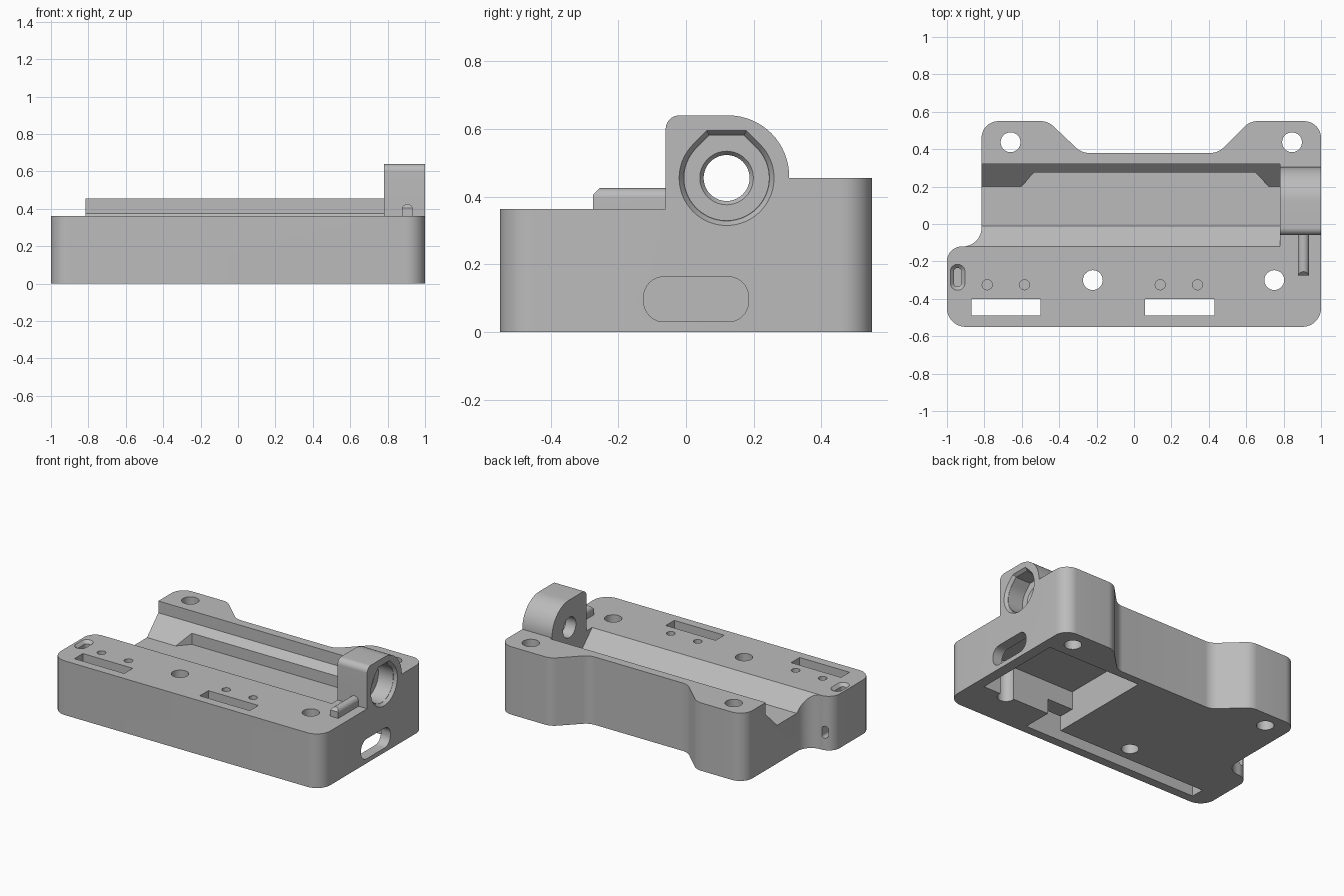
import bpy, bmesh, math
from mathutils import Vector

cube = bpy.data.objects.get("Cube")
if cube:
    bpy.data.objects.remove(cube, do_unlink=True)

grey = bpy.data.materials.new("plain grey")
grey.use_nodes = True
grey.diffuse_color = (0.5, 0.5, 0.5, 1)
grey.node_tree.nodes["Principled BSDF"].inputs["Base Color"].default_value = (0.5, 0.5, 0.5, 1)


def rounded(corners, steps=10):
    """Polygon with each corner (x, y, radius) filleted."""
    out = []
    for i, (x, y, r) in enumerate(corners):
        p = Vector((x, y))
        if r == 0:
            out.append(p)
            continue
        a = (Vector(corners[i - 1][:2]) - p).normalized()
        b = (Vector(corners[(i + 1) % len(corners)][:2]) - p).normalized()
        half = a.angle(b) / 2
        centre = p + (a + b).normalized() * (r / math.sin(half))
        start = p + a * (r / math.tan(half)) - centre
        end = p + b * (r / math.tan(half)) - centre
        sweep = math.pi - 2 * half
        for k in range(steps + 1):
            t = k / steps
            v = start * math.sin((1 - t) * sweep) + end * math.sin(t * sweep)
            out.append(centre + v / math.sin(sweep))
    return out


def circle(cx, cy, r, n=40):
    return [Vector((cx + r * math.cos(i * math.tau / n), cy + r * math.sin(i * math.tau / n)))
            for i in range(n)]


def teardrop(cx, cy, r, n=64):
    """Circle whose crown is made of flat tangents, so it prints unsupported."""
    out = []
    for i in range(n):
        a = i * math.tau / n
        q = r
        if abs(a - math.pi / 2) < math.pi / 4:
            side = math.pi / 4 if a < math.pi / 2 else 3 * math.pi / 4
            q = min(r / math.cos(a - side), r / math.sin(a))
        out.append(Vector((cx + q * math.cos(a), cy + q * math.sin(a))))
    return out


def rect(x0, x1, y0, y1, r=0):
    return rounded([(x0, y0, r), (x1, y0, r), (x1, y1, r), (x0, y1, r)])


def prism(name, pts, axis, lo, hi, end=None):
    """Extrude a profile along an axis; an optional end profile makes a taper."""
    place = {"x": lambda p, t: (t, p[0], p[1]),
             "y": lambda p, t: (p[0], t, p[1]),
             "z": lambda p, t: (p[0], p[1], t)}[axis]
    bm = bmesh.new()
    a = [bm.verts.new(place(p, lo)) for p in pts]
    b = [bm.verts.new(place(p, hi)) for p in (end or pts)]
    bm.faces.new(a)
    bm.faces.new(b)
    for i in range(len(a)):
        bm.faces.new((a[i - 1], a[i], b[i], b[i - 1]))
    bmesh.ops.recalc_face_normals(bm, faces=bm.faces)
    mesh = bpy.data.meshes.new(name)
    bm.to_mesh(mesh)
    bm.free()
    mesh.materials.append(grey)
    ob = bpy.data.objects.new(name, mesh)
    bpy.context.collection.objects.link(ob)
    return ob


def combine(tool, operation="DIFFERENCE"):
    tool.hide_render = True
    mod = body.modifiers.new(tool.name, "BOOLEAN")
    mod.object, mod.operation, mod.solver = tool, operation, "EXACT"
    bpy.context.view_layer.objects.active = body
    bpy.ops.object.modifier_apply(modifier=mod.name)
    bpy.data.objects.remove(tool, do_unlink=True)


def cut(*args, **kw):
    combine(prism("cutter", *args, **kw))


# Body block with two rear tabs and a stepped left end
outline = [(-1, -0.55, 0.1), (1, -0.55, 0.1), (1, 0.55, 0.09), (0.62, 0.55, 0.1),
           (0.45, 0.38, 0.1), (-0.28, 0.38, 0.1), (-0.46, 0.55, 0.1),
           (-0.815, 0.55, 0.09), (-0.815, -0.12, 0.1), (-1, -0.12, 0.08)]
body = prism("carriage_body", rounded(outline), "z", 0, 0.455)

# Lowered front deck and the long trough
trough = [(-0.7, 0.363), (-0.12, 0.363), (-0.01, 0.256), (0.2, 0.256),
          (0.32, 0.376), (0.32, 0.6), (-0.7, 0.6)]
cut(trough, "x", -1.1, 0.78)
cut(rect(0.7, 1.1, -0.7, -0.06), "z", 0.363, 0.6)

# Recess in the rear slope of the trough
cut([(-0.62, 0.18), (0.74, 0.18), (0.65, 0.275), (-0.535, 0.275)], "z", 0.256, 0.36)

# Bearing block at the right end
block = rounded([(-0.06, 0.3, 0), (0.305, 0.3, 0), (0.305, 0.64, 0.18), (-0.06, 0.64, 0.04)], 16)
combine(prism("bearing_block", block, "x", 0.78, 1), "UNION")
cy, cz = 0.12, 0.455
cut(teardrop(cy, cz, 0.125), "x", 0.87, 1.01)
cut(teardrop(cy, cz, 0.127), "x", 0.98, 1.001, end=teardrop(cy, cz, 0.141))
cut(circle(cy, cz, 0.068), "x", 0.7, 0.9)
cut(circle(cy, cz, 0.068), "x", 0.855, 0.871, end=circle(cy, cz, 0.08))

# Small rounded peg in front of the bearing block
peg = rounded([(0.876, 0.34, 0), (0.936, 0.34, 0), (0.936, 0.425, 0.029), (0.876, 0.425, 0.029)])
combine(prism("peg", peg, "y", -0.275, -0.05), "UNION")
cut([(-0.3, 0.38), (-0.3, 0.46), (-0.22, 0.46)], "x", 0.85, 0.96)

# Hollow under the right end, its link to the front groove, and the side opening
cut(rect(0.24, 0.93, -0.29, 0.325), "z", -0.1, 0.22)
cut(rect(0.24, 0.43, -0.45, -0.25), "z", -0.1, 0.1)
cut(rect(-0.87, 0.43, -0.49, -0.4), "z", -0.1, 0.1)
cut(rect(-0.125, 0.185, 0.03, 0.163, 0.06), "x", 0.85, 1.1)

# Front windows, screw holes and blind pilot holes
for x0, x1 in ((-0.87, -0.5), (0.06, 0.43)):
    cut(rect(x0, x1, -0.49, -0.4), "z", -0.1, 0.5)
for x, y in ((-0.66, 0.437), (0.845, 0.437), (-0.22, -0.3), (0.75, -0.3)):
    cut(circle(x, y, 0.053), "z", -0.1, 0.6)
for x in (-0.785, -0.585, 0.14, 0.34):
    cut(circle(x, -0.325, 0.027, 24), "z", 0.15, 0.5)

# Oval port on the left that turns and leaves through the step
cut(rect(-0.963, -0.923, -0.335, -0.235, 0.019), "z", 0.08, 0.5)
cut(rect(-0.963, -0.923, -0.335, -0.235, 0.019), "z", 0.343, 0.364,
    end=rect(-0.983, -0.903, -0.355, -0.215, 0.039))
cut(rect(-0.963, -0.923, 0.08, 0.16, 0.019), "y", -0.29, -0.05)

# Smooth rounded surfaces, crisp edges
bpy.ops.object.select_all(action="DESELECT")
body.select_set(True)
bpy.context.view_layer.objects.active = body
bpy.ops.object.shade_smooth_by_angle(angle=math.radians(25))
